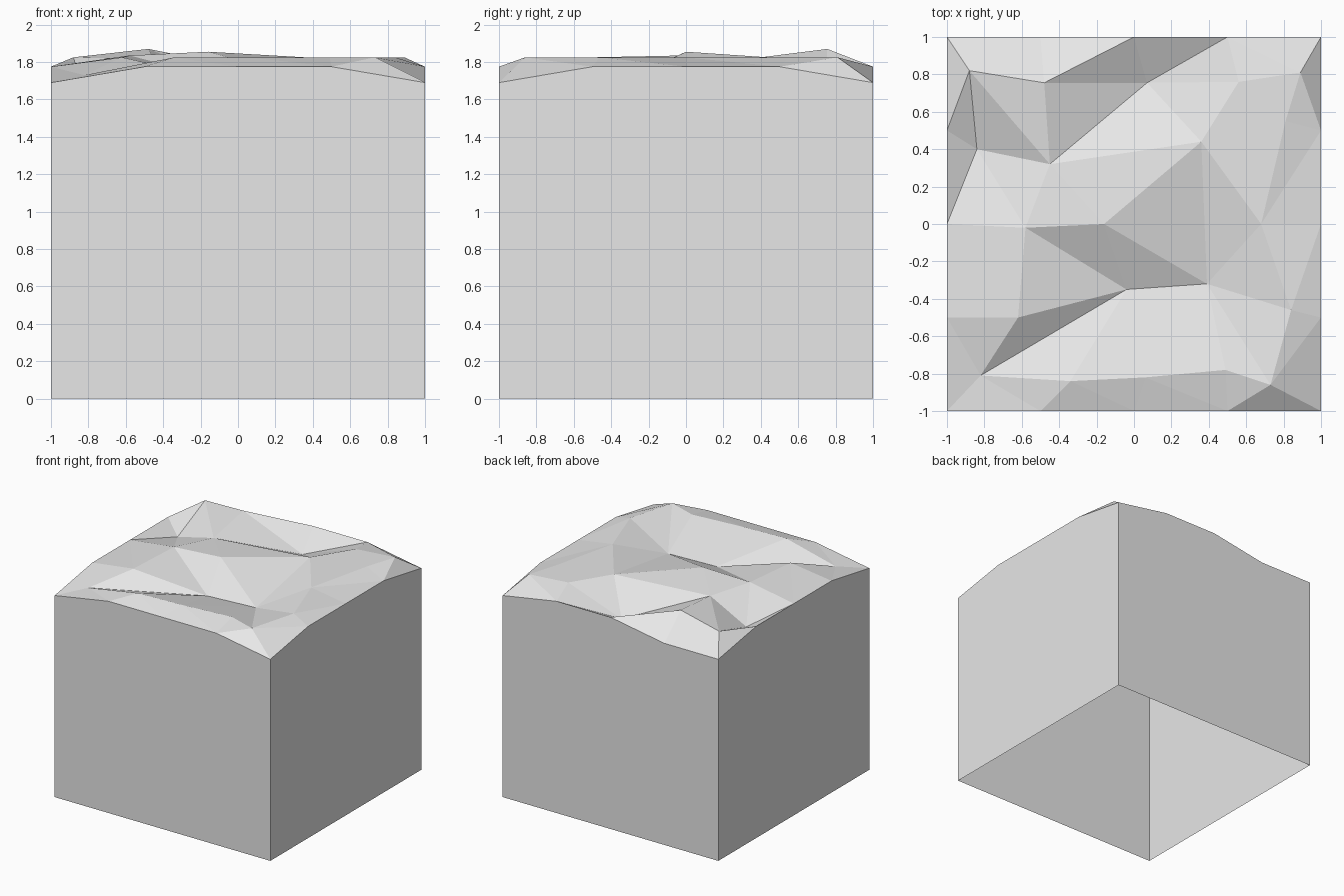
import bpy
import bmesh
from mathutils import Vector
from mathutils.geometry import delaunay_2d_cdt

old = bpy.data.objects.get("Cube")
if old:
    bpy.data.objects.remove(old, do_unlink=True)

PLATEAU, RIM, LOW = 1.825, 1.775, 1.69

# Named knolls and hollows of the rugged top: x, y, height
terrain = {
    "back_left_knoll": (-.88, .82, PLATEAU),
    "back_peak": (-.48, .755, 1.87),
    "back_hollow": (.07, .755, 1.65),
    "back_shelf": (.56, .76, PLATEAU),
    "back_right_knoll": (.89, .81, PLATEAU),
    "left_hollow": (-.84, .4, LOW),
    "upper_spur": (-.45, .32, 1.815),
    "upper_shelf": (.36, .44, PLATEAU),
    "right_shoulder": (.81, .55, PLATEAU),
    "middle_knoll": (-.58, -.02, 1.835),
    "middle_peak": (-.16, 0, 1.855),
    "right_middle": (.68, 0, PLATEAU),
    "left_shoulder": (-.62, -.5, PLATEAU),
    "gully_middle": (-.04, -.35, 1.695),
    "gully_end": (.39, -.32, 1.7),
    "right_lower": (.84, -.46, PLATEAU),
    "gully_start": (-.82, -.81, 1.73),
    "front_ridge_left": (-.34, -.84, PLATEAU),
    "front_ridge_middle": (.06, -.82, PLATEAU),
    "front_ridge_right": (.49, -.78, PLATEAU),
    "front_right_knoll": (.73, -.86, PLATEAU),
}

# Regular points round the rim, lower at the four corners
steps = (-1, -.5, 0, .5, 1)
for x in steps:
    for y in steps:
        if max(abs(x), abs(y)) == 1:
            corner = abs(x) == abs(y)
            terrain[(x, y)] = (x, y, LOW if corner else RIM)
terrain[(-.5, 1)] = (-.5, 1, LOW)

# Ridge and gully lines the triangles must follow
creases = [
    ("back_left_knoll", "back_peak"),
    ("back_left_knoll", "upper_spur"),
    ("back_left_knoll", "left_hollow"),
    ("back_peak", "upper_spur"),
    ("back_peak", "back_hollow"),
    ("back_peak", (0, 1)),
    ("back_hollow", (.5, 1)),
    ("upper_spur", "back_hollow"),
    ("upper_spur", "upper_shelf"),
    ("upper_spur", "left_hollow"),
    ("left_hollow", (-1, 0)),
    ("middle_peak", "upper_shelf"),
    ("middle_peak", "gully_end"),
    ("upper_shelf", "gully_end"),
    ("middle_knoll", "gully_middle"),
    ("middle_knoll", "middle_peak"),
    ("left_shoulder", "gully_middle"),
    ("left_shoulder", "gully_start"),
    ("gully_start", "gully_middle"),
    ("gully_middle", "gully_end"),
    ("gully_end", "front_right_knoll"),
    ("front_right_knoll", (.5, -1)),
    ("back_right_knoll", (1, .5)),
]

names = list(terrain)
flat_points = [Vector(terrain[name][:2]) for name in names]
lines = [(names.index(a), names.index(b)) for a, b in creases]
points, _, triangles, sources, _, _ = delaunay_2d_cdt(
    flat_points, lines, [], 0, .0001)

bm = bmesh.new()

# Faceted top
top_verts = []
for point, source in zip(points, sources):
    height = terrain[names[source[0]]][2] if source else PLATEAU
    top_verts.append(bm.verts.new((point.x, point.y, height)))
for triangle in triangles:
    face = bm.faces.new([top_verts[i] for i in triangle])
    face.normal_update()
    if face.normal.z < 0:
        face.normal_flip()

# Four straight walls, open underneath
base = {(x, y): bm.verts.new((x, y, 0)) for x in (-1, 1) for y in (-1, 1)}


def add_wall(axis, side):
    along = 1 - axis
    edge = [v for v in top_verts if abs(v.co[axis] - side) < .001]
    edge.sort(key=lambda v: v.co[along])
    ends = [base[(side, s) if axis == 0 else (s, side)] for s in (1, -1)]
    face = bm.faces.new(edge + ends)
    face.normal_update()
    if face.normal[axis] * side < 0:
        face.normal_flip()


for axis in (0, 1):
    for side in (-1, 1):
        add_wall(axis, side)

mesh = bpy.data.meshes.new("rock_block")
bm.to_mesh(mesh)
bm.free()
block = bpy.data.objects.new("rock_block", mesh)
bpy.context.collection.objects.link(block)

# Plain light grey stone
stone = bpy.data.materials.new("light_grey_stone")
stone.use_nodes = True
grey = (.8, .8, .8, 1)
stone.diffuse_color = grey
stone.node_tree.nodes["Principled BSDF"].inputs["Base Color"].default_value = grey
mesh.materials.append(stone)
